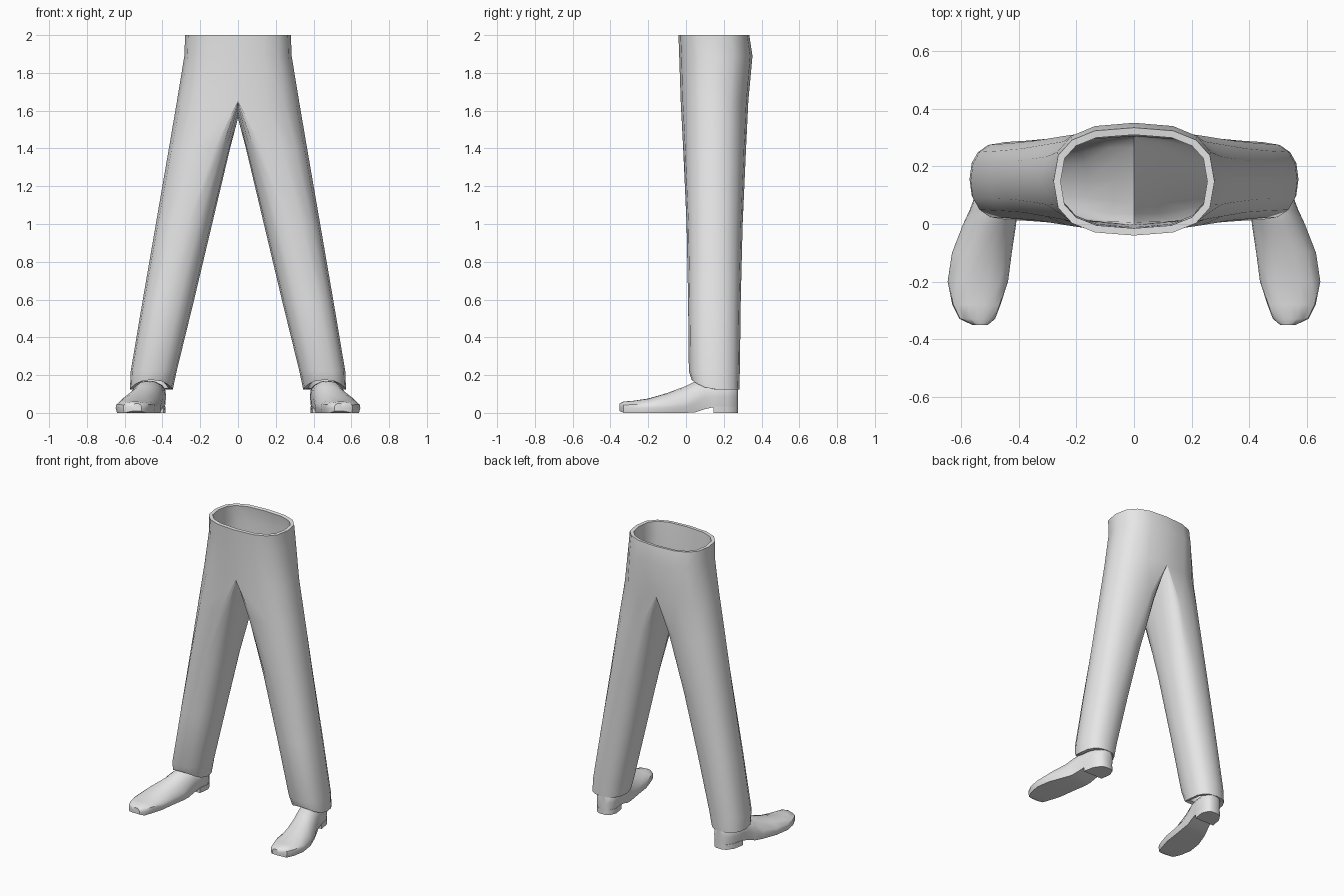
import bpy, bmesh
from math import sin, cos, pi, copysign

cube = bpy.data.objects.get("Cube")
if cube:
    bpy.data.objects.remove(cube, do_unlink=True)

grey = bpy.data.materials.new("plain grey")
grey.use_nodes = True
grey.diffuse_color = (0.8, 0.8, 0.8, 1)
grey.node_tree.nodes["Principled BSDF"].inputs["Base Color"].default_value = (0.8, 0.8, 0.8, 1)


def make_object(name, bm):
    mesh = bpy.data.meshes.new(name)
    bm.to_mesh(mesh)
    bm.free()
    mesh.materials.append(grey)
    obj = bpy.data.objects.new(name, mesh)
    bpy.context.collection.objects.link(obj)
    bpy.ops.object.select_all(action='DESELECT')
    obj.select_set(True)
    bpy.context.view_layer.objects.active = obj
    return obj


# Trousers: half of the waist as an open strip, then one leg as a tube
SIDES = 16
HALF = SIDES // 2


def power(v, p):
    return copysign(abs(v) ** p, v)


def ring(bm, z, inner, outer, front, back, roundness, p, count, lift=None):
    """Blend from a D shape (roundness 0) to a full oval (roundness 1)."""
    verts = []
    for i in range(count):
        a = 2 * pi * i / SIDES
        s, c = power(sin(a), p), power(cos(a), p)
        u = (1 - roundness) * max(s, 0) + roundness * (1 + s) / 2
        if i in (0, HALF) and roundness == 0:
            u = 0
        x = inner + (outer - inner) * u
        y = (front + back) / 2 - (back - front) / 2 * c
        verts.append(bm.verts.new((x, y, z + (lift(i, c) if lift else 0))))
    return verts


def crotch_dip(i, c):
    return 0 if i < HALF and i > 0 else 0.09 * abs(c) - 0.08


def hem_rise(i, c):
    return 0.05 * max(c, 0) ** 2


bm = bmesh.new()
rings = [
    ring(bm, 2.0, 0, 0.28, -0.04, 0.335, 0, 0.75, HALF + 1),
    ring(bm, 1.89, 0, 0.284, -0.036, 0.352, 0, 0.77, HALF + 1),
    ring(bm, 1.64, 0, 0.325, -0.028, 0.33, 0, 0.8, SIDES, crotch_dip),
    ring(bm, 1.4, 0.042, 0.366, -0.015, 0.318, 0.5, 0.82, SIDES),
    ring(bm, 1.0, 0.137, 0.435, 0.003, 0.3, 0.85, 0.85, SIDES),
    ring(bm, 0.6, 0.232, 0.504, 0.011, 0.29, 1, 0.85, SIDES),
    ring(bm, 0.22, 0.325, 0.568, 0.015, 0.285, 1, 0.85, SIDES),
    ring(bm, 0.125, 0.345, 0.572, 0.03, 0.282, 1, 0.85, SIDES, hem_rise),
]
for k, (top, low) in enumerate(zip(rings, rings[1:])):
    for i in range(HALF if k < 2 else SIDES):
        j = (i + 1) % SIDES
        bm.faces.new((top[i], low[i], low[j], top[j]))
trousers = make_object("trousers", bm)
mirror = trousers.modifiers.new("mirror", 'MIRROR')
mirror.use_clip = True
cloth = trousers.modifiers.new("cloth", 'SOLIDIFY')
cloth.thickness = 0.025
cloth.offset = -1
for name in ("mirror", "cloth"):
    bpy.ops.object.modifier_apply(modifier=name)
bpy.ops.object.shade_smooth_by_angle(angle=0.6)


# Shoes: cross sections lofted from toe to heel
def loft(name, sections):
    bm = bmesh.new()
    loops = [[bm.verts.new(p) for p in s] for s in sections]
    n = len(loops[0])
    for a, b in zip(loops, loops[1:]):
        for i in range(n):
            bm.faces.new((a[i], a[(i + 1) % n], b[(i + 1) % n], b[i]))
    bm.faces.new(loops[0])
    bm.faces.new(loops[-1])
    bmesh.ops.recalc_face_normals(bm, faces=bm.faces)
    make_object(name, bm)
    bpy.ops.object.shade_smooth_by_angle(angle=0.6)


def shoe_section(side, y, cx, w, low, edge, top):
    rise = top - edge
    half = [(0.93, low), (1, low + (edge - low) * 0.6), (0.96, edge),
            (0.72, edge + rise * 0.6), (0.35, edge + rise * 0.93)]
    pts = half + [(0, top)] + [(-u, z) for u, z in reversed(half)]
    return [(side * (cx + u * w), y, z) for u, z in pts]


# y, centre x, half width, underside, welt height, top
SHOE = [
    (-0.352, 0.535, 0.025, 0.01, 0.035, 0.05),
    (-0.33, 0.545, 0.062, 0, 0.042, 0.06),
    (-0.28, 0.548, 0.084, 0, 0.044, 0.064),
    (-0.2, 0.543, 0.105, 0, 0.044, 0.076),
    (-0.1, 0.529, 0.104, 0, 0.046, 0.105),
    (0, 0.502, 0.092, 0, 0.055, 0.142),
    (0.05, 0.488, 0.083, 0.003, 0.085, 0.167),
    (0.1, 0.475, 0.077, 0.02, 0.12, 0.17),
    (0.145, 0.467, 0.076, 0.03, 0.12, 0.17),
    (0.22, 0.455, 0.074, 0.03, 0.12, 0.165),
    (0.262, 0.45, 0.05, 0.03, 0.12, 0.15),
    (0.276, 0.448, 0.026, 0.03, 0.115, 0.14),
]

for label, side in (("left", 1), ("right", -1)):
    loft(label + "_shoe", [shoe_section(side, *s) for s in SHOE])
    heel = [(y, cx, w * 0.97) for y, cx, w, *_ in SHOE if y > 0.14]
    loft(label + "_heel", [[(side * (cx + u * w), y, z) for u, z in
                            ((1, 0), (1, 0.035), (-1, 0.035), (-1, 0))]
                           for y, cx, w in heel])
